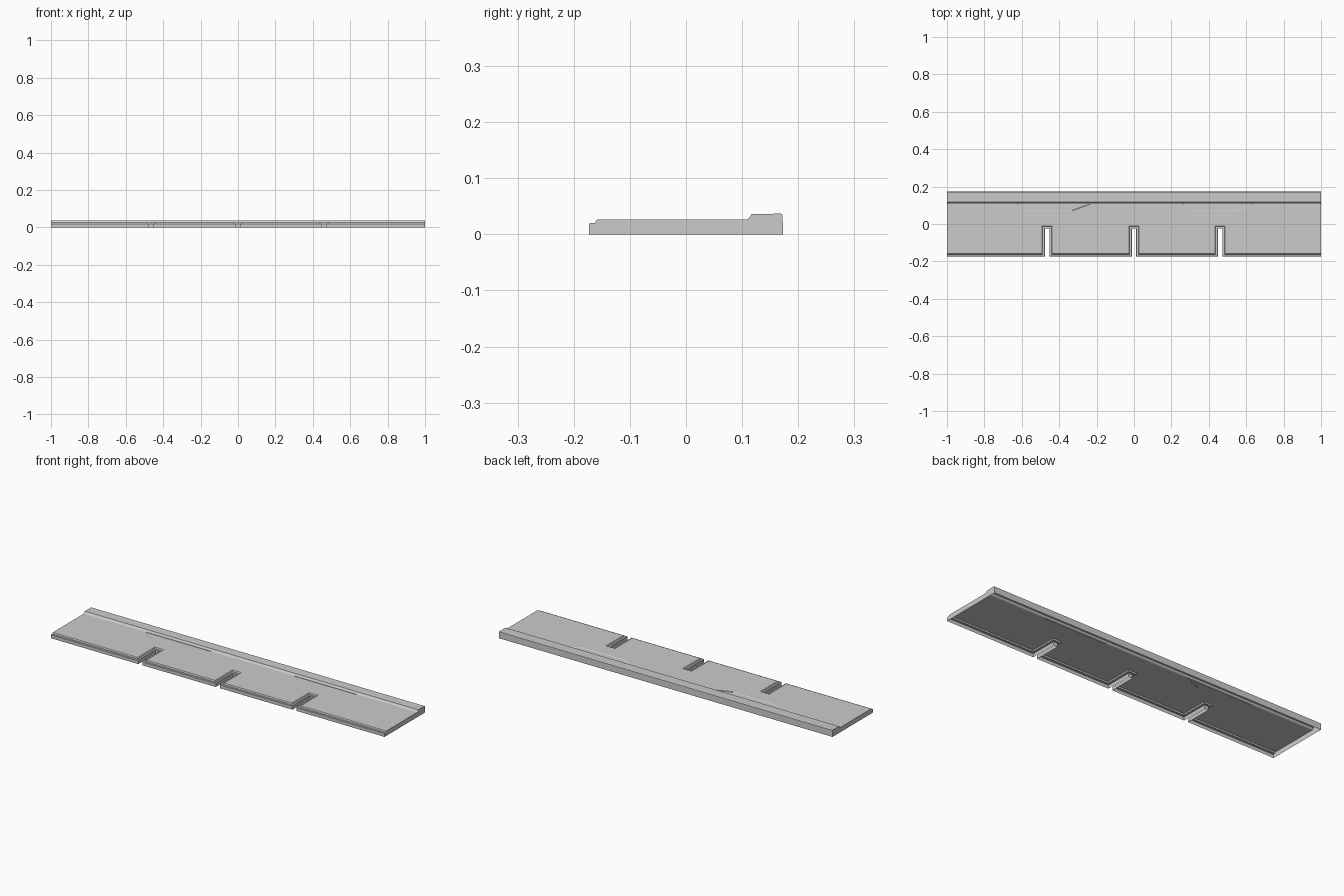
import bpy
import bmesh

if "Cube" in bpy.data.objects:
    bpy.data.objects.remove(bpy.data.objects["Cube"])

FRONT, STEP_Y, TOP_Z = -0.173, 0.108, 0.0265
NOTCHES = (-0.465, 0.0, 0.46)
# Each recess: rear left, front left, front right, rear right x
RECESSES = ((-0.63, -0.59, -0.33, -0.23), (0.26, 0.31, 0.56, 0.64))
RECESS_Y = 0.07

bm = bmesh.new()


def face(points):
    return bm.faces.new([bm.verts.new(p) for p in points])


def strip(a, b):
    """Quads between two matching point rows."""
    for i in range(len(a) - 1):
        face((a[i], a[i + 1], b[i + 1], b[i]))


def front_path(d, z):
    """Front edge with its notches, moved inward by d."""
    y, end, w = FRONT + d, -0.025 + d, 0.012 + d
    pts = [(-1, y, z)]
    for c in NOTCHES:
        pts += [(c - w, y, z), (c - w, end, z), (c + w, end, z), (c + w, y, z)]
    return pts + [(1, y, z)]


# Front wall and stepped lip following the notches
lip = [(0, 0), (0, 0.018), (0.002, 0.02), (0.011, 0.02), (0.0135, 0.0255), (0.0145, TOP_Z)]
rows = [front_path(d, z) for d, z in lip]
for a, b in zip(rows, rows[1:]):
    strip(a, b)

# Main top sheet, going round the shallow recesses at its rear
outline = rows[-1] + [(1, STEP_Y, TOP_Z)]
for rl, fl, fr, rr in reversed(RECESSES):
    outline += [(rr, STEP_Y, TOP_Z), (fr, RECESS_Y, TOP_Z),
                (fl, RECESS_Y, TOP_Z), (rl, STEP_Y, TOP_Z)]
outline.append((-1, STEP_Y, TOP_Z))
face(outline)

# Recess floors with sloping sides
for rl, fl, fr, rr in RECESSES:
    low = TOP_Z - 0.002
    outer = [(rl, STEP_Y, TOP_Z), (fl, RECESS_Y, TOP_Z),
             (fr, RECESS_Y, TOP_Z), (rr, STEP_Y, TOP_Z)]
    inner = [(rl + 0.005, STEP_Y, low), (fl + 0.003, RECESS_Y + 0.003, low),
             (fr - 0.003, RECESS_Y + 0.003, low), (rr - 0.005, STEP_Y, low)]
    strip(outer, inner)
    face(inner)
    face((outer[0], inner[0], inner[3], outer[3]))

# Raised rear band and back wall
band = [(STEP_Y, TOP_Z), (0.112, 0.029), (0.117, 0.036), (0.169, 0.037),
        (0.172, 0.035), (0.173, 0.002), (0.173, 0.0)]
cuts = [-1] + [x for r in RECESSES for x in (r[0], r[3])] + [1]
brows = [[(x, y, z) for x in cuts] for y, z in band]
for a, b in zip(brows, brows[1:]):
    strip(a, b)

# End walls; the underside stays open
for x in (-1, 1):
    face([(x, FRONT + d, z) for d, z in lip] + [(x, y, z) for y, z in band])

bmesh.ops.remove_doubles(bm, verts=bm.verts, dist=1e-5)
bmesh.ops.recalc_face_normals(bm, faces=bm.faces)
if max(bm.faces, key=lambda f: f.calc_area()).normal.z < 0:
    bmesh.ops.reverse_faces(bm, faces=bm.faces)
bmesh.ops.triangulate(bm, faces=[f for f in bm.faces if len(f.verts) > 4])

mesh = bpy.data.meshes.new("shingle_strip")
bm.to_mesh(mesh)
bm.free()
bpy.context.collection.objects.link(bpy.data.objects.new("shingle_strip", mesh))
